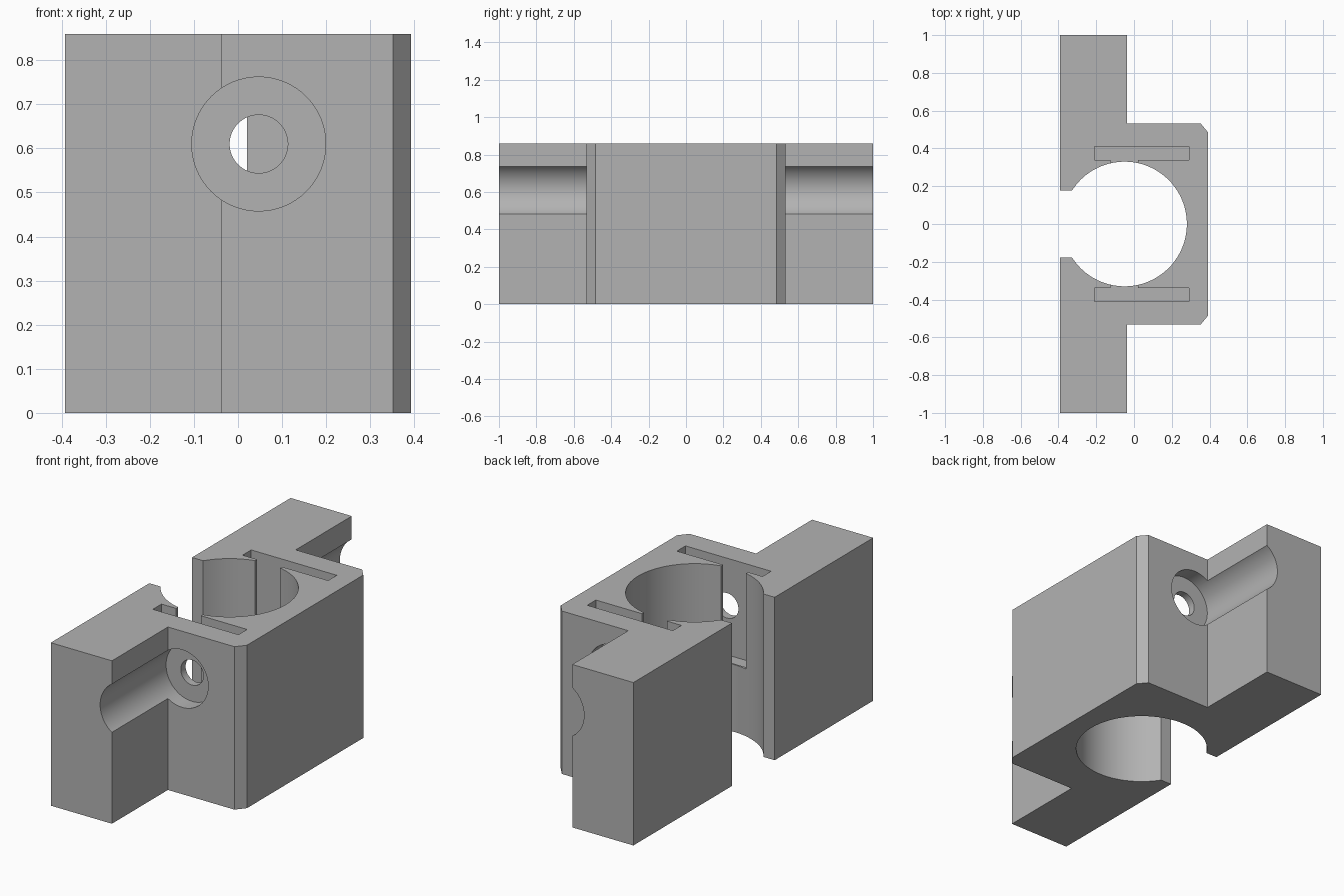
import bpy
import bmesh
import math
from mathutils import Matrix

if "Cube" in bpy.data.objects:
    bpy.data.objects.remove(bpy.data.objects["Cube"], do_unlink=True)

HEIGHT = 0.86
BORE_X, BORE_R = -0.05, 0.33
SCREW_X, SCREW_Z = 0.047, 0.61

grey = bpy.data.materials.new("plain grey")
grey.use_nodes = True
colour = (0.45, 0.45, 0.45, 1)
grey.diffuse_color = colour
grey.node_tree.nodes["Principled BSDF"].inputs["Base Color"].default_value = colour


def add_object(name, bm):
    bmesh.ops.recalc_face_normals(bm, faces=bm.faces)
    mesh = bpy.data.meshes.new(name)
    bm.to_mesh(mesh)
    bm.free()
    mesh.materials.append(grey)
    obj = bpy.data.objects.new(name, mesh)
    bpy.context.collection.objects.link(obj)
    return obj


def prism(name, outline, height):
    bm = bmesh.new()
    face = bm.faces.new([bm.verts.new((x, y, 0)) for x, y in outline])
    new = bmesh.ops.extrude_face_region(bm, geom=[face])["geom"]
    bmesh.ops.translate(bm, vec=(0, 0, height),
                        verts=[v for v in new if isinstance(v, bmesh.types.BMVert)])
    return add_object(name, bm)


def box(name, x0, x1, y0, y1, z0, z1):
    bm = bmesh.new()
    bmesh.ops.create_cube(bm, size=1)
    bmesh.ops.scale(bm, vec=(x1 - x0, y1 - y0, z1 - z0), verts=bm.verts)
    bmesh.ops.translate(bm, vec=((x0 + x1) / 2, (y0 + y1) / 2, (z0 + z1) / 2), verts=bm.verts)
    return add_object(name, bm)


def bar(name, radius, y0, y1):
    bm = bmesh.new()
    bmesh.ops.create_cone(bm, cap_ends=True, segments=64, radius1=radius, radius2=radius,
                          depth=abs(y1 - y0),
                          matrix=Matrix.Translation((SCREW_X, (y0 + y1) / 2, SCREW_Z))
                          @ Matrix.Rotation(math.pi / 2, 4, "X"))
    return add_object(name, bm)


# Clamp body: flanges, chamfered block and the open round bore in one outline
half = [(-0.393, 0.178), (-0.393, 1), (-0.036, 1), (-0.036, 0.533), (0.352, 0.533), (0.392, 0.485)]
lip = math.pi - math.asin(0.178 / BORE_R)
steps = 64
arc = [(BORE_X + BORE_R * math.cos(a), BORE_R * math.sin(a))
       for a in (-lip + 2 * lip * i / steps for i in range(steps + 1))]
outline = half + [(x, -y) for x, y in reversed(half)] + arc
body = prism("clamp_body", outline, HEIGHT)

# Cutters for both sides: nut slot, window into the bore, screw hole, counterbore
cutters = []
for side, s in (("front", -1), ("back", 1)):
    def span(a, b):
        return sorted((s * a, s * b))
    cutters += [
        box(side + "_nut_slot", -0.21, 0.29, *span(0.338, 0.41), 0.35, 1),
        box(side + "_window", -0.125, 0.02, *span(0.25, 0.37), 0.355, 1.1),
        bar(side + "_screw_hole", 0.066, *span(0.375, 0.5)),
        bar(side + "_counterbore", 0.152, *span(0.45, 1.1)),
    ]

bpy.ops.object.select_all(action="DESELECT")
bpy.context.view_layer.objects.active = body
body.select_set(True)
for cutter in cutters:
    cutter.hide_render = True
    mod = body.modifiers.new(cutter.name, "BOOLEAN")
    mod.operation = "DIFFERENCE"
    mod.solver = "EXACT"
    mod.object = cutter
    bpy.ops.object.modifier_apply(modifier=mod.name)
for cutter in cutters:
    bpy.data.objects.remove(cutter, do_unlink=True)

bpy.ops.object.shade_smooth_by_angle(angle=math.radians(30))
